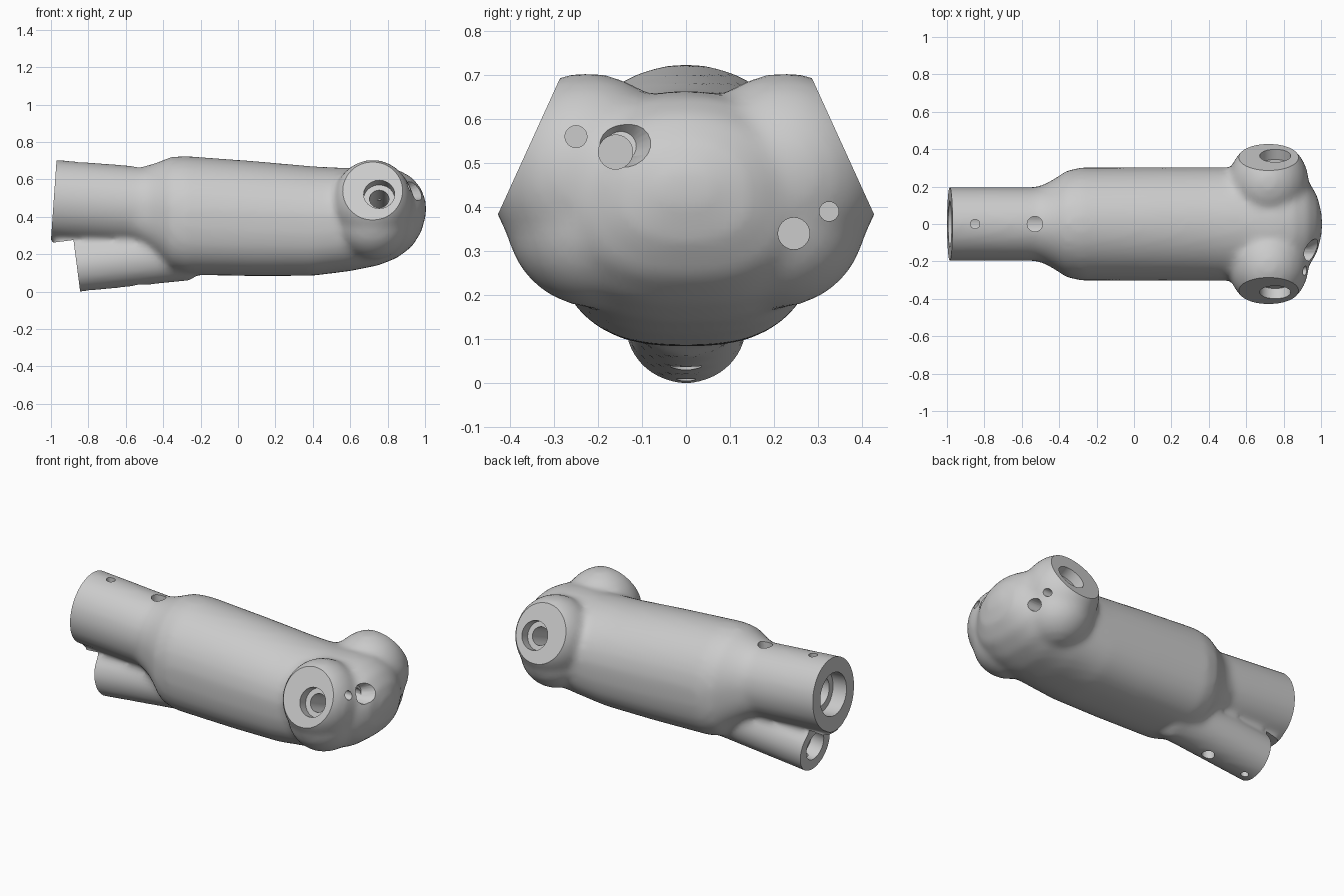
import bpy, bmesh
from math import sin, cos, pi
from mathutils import Vector

if "Cube" in bpy.data.objects:
    bpy.data.objects.remove(bpy.data.objects["Cube"])

grey = bpy.data.materials.new("matte_grey")
grey.use_nodes = True
grey.diffuse_color = (0.6, 0.6, 0.6, 1)
grey.node_tree.nodes["Principled BSDF"].inputs["Base Color"].default_value = (0.6, 0.6, 0.6, 1)


def spow(v, e):
    return abs(v) ** e * (1 if v >= 0 else -1)


def loft(name, sections, low=2.0, n=48):
    """Sections (x, top, bottom, half width); 'low' squares off the underside."""
    bm = bmesh.new()
    rings = []
    for x, top, bottom, half in sections:
        ring = []
        for i in range(n):
            a = 2 * pi * i / n
            e = 1 if sin(a) >= 0 else 2 / low
            z = (top + bottom) / 2 + (top - bottom) / 2 * spow(sin(a), e)
            ring.append(bm.verts.new((x, half * spow(cos(a), e), z)))
        rings.append(ring)
    for r, s in zip(rings, rings[1:]):
        for i in range(n):
            j = (i + 1) % n
            bm.faces.new((r[i], r[j], s[j], s[i]))
    bm.faces.new(rings[0])
    bm.faces.new(rings[-1])
    bmesh.ops.recalc_face_normals(bm, faces=bm.faces)
    mesh = bpy.data.meshes.new(name)
    bm.to_mesh(mesh)
    bm.free()
    ob = bpy.data.objects.new(name, mesh)
    bpy.context.collection.objects.link(ob)
    return ob


def ellipsoid(name, centre, radii):
    bpy.ops.mesh.primitive_uv_sphere_add(segments=32, ring_count=16, location=centre, scale=radii)
    ob = bpy.context.object
    ob.name = name
    return ob


cutters = bpy.data.collections.new("cutters")
bpy.context.scene.collection.children.link(cutters)


def keep_cutter(name):
    ob = bpy.context.object
    ob.name = name
    ob.hide_render = True
    ob.users_collection[0].objects.unlink(ob)
    cutters.objects.link(ob)


def drill(name, start, direction, depth, r1, r2=None, lead=0.05):
    """Round cutter that starts 'lead' outside the point and runs inward."""
    d = Vector(direction).normalized()
    mid = Vector(start) + d * (depth - lead) / 2
    bpy.ops.mesh.primitive_cone_add(vertices=24, radius1=r1, radius2=r2 or r1, depth=depth + lead,
                                    location=mid, rotation=d.to_track_quat('Z', 'Y').to_euler())
    keep_cutter(name)


def slice_off(name, point, normal, half_x, half_y):
    """Box cutter that trims everything beyond a plane."""
    n = Vector(normal).normalized()
    bpy.ops.mesh.primitive_cube_add(size=2, location=Vector(point) + n * 0.15,
                                    rotation=n.to_track_quat('Z', 'Y').to_euler(),
                                    scale=(half_x, half_y, 0.15))
    keep_cutter(name)


# Body, pipes and side bulges, blended into one skin
body = loft("manifold_body", [
    (-0.56, 0.66, 0.27, 0.19), (-0.48, 0.675, 0.22, 0.21), (-0.42, 0.695, 0.17, 0.245),
    (-0.36, 0.72, 0.11, 0.285), (-0.28, 0.725, 0.09, 0.302), (0.1, 0.697, 0.083, 0.303),
    (0.4, 0.67, 0.085, 0.303), (0.6, 0.66, 0.11, 0.303), (0.75, 0.665, 0.14, 0.305),
    (0.85, 0.655, 0.18, 0.295), (0.93, 0.612, 0.24, 0.235), (0.98, 0.55, 0.32, 0.15),
    (1.005, 0.48, 0.41, 0.05)], low=2.6)
parts = [
    body,
    loft("upper_pipe", [(-1.1, 0.714, 0.287, 0.197), (-0.4, 0.66, 0.24, 0.197)]),
    loft("lower_pipe", [(-0.98, 0.27, -0.015, 0.14), (-0.25, 0.345, 0.06, 0.14)]),
]
for side in (-1, 1):
    parts.append(ellipsoid("port_bulge", (0.72, side * 0.225, 0.475), (0.215, 0.225, 0.23)))
    parts.append(ellipsoid("port_shoulder", (0.72, side * 0.2, 0.37), (0.2, 0.21, 0.2)))

bpy.ops.object.select_all(action='DESELECT')
for ob in parts:
    ob.select_set(True)
bpy.context.view_layer.objects.active = body
bpy.ops.object.join()
skin = body.modifiers.new("skin", 'REMESH')
skin.mode = 'VOXEL'
skin.voxel_size = 0.02
fair = body.modifiers.new("fair", 'SMOOTH')
fair.factor = 0.5
fair.iterations = 9

# Flat pipe ends with stepped bores
slice_off("upper_end", (-0.985, 0, 0.49), (-1, 0, 0.07), 0.4, 0.3)
slice_off("lower_end", (-0.849, 0, 0.04), (-1, 0, -0.13), 0.4, 0.238)
drill("upper_counterbore", (-0.985, 0, 0.49), (1, 0, -0.07), 0.09, 0.125)
drill("upper_bore", (-0.985, 0, 0.49), (1, 0, -0.07), 1.72, 0.088, lead=0.03)
drill("lower_counterbore", (-0.862, 0, 0.145), (1, 0, 0.12), 0.08, 0.082)
drill("lower_bore", (-0.862, 0, 0.145), (1, 0, 0.12), 1.3, 0.052, lead=0.03)

# Angled side ports
for side in (-1, 1):
    face, n = Vector((0.755, side * 0.365, 0.52)), Vector((0, side * 0.91, 0.415))
    slice_off("port_face", face, n, 0.3, 0.3)
    drill("port_counterbore", face, -n, 0.06, 0.083, lead=0.02)
    drill("port_bore", face, -n, 0.42, 0.052, lead=0.01)

# Small screw holes in the pipes and the rounded nose
for x, r in ((-0.85, 0.025), (-0.53, 0.041)):
    drill("top_hole", (x, 0, 0.72), (0, 0, -1), 0.22, r)
for x, z, r in ((-0.79, 0.0, 0.022), (-0.53, 0.02, 0.036)):
    drill("bottom_hole", (x, 0, z), (0, 0, 1), 0.14, r)
for y, z, r in ((0.245, 0.34, 0.036), (0.325, 0.39, 0.022), (-0.16, 0.525, 0.039), (-0.25, 0.56, 0.025)):
    drill("nose_hole", (1.0, y, z), (-1, 0, 0), 0.28, r)
drill("nose_funnel", (0.95, -0.148, 0.55), (-1, 0, -0.25), 0.05, 0.075, 0.035, lead=0.03)

# Cut everything in one pass
cut = body.modifiers.new("cut", 'BOOLEAN')
cut.operation = 'DIFFERENCE'
cut.solver = 'EXACT'
cut.operand_type = 'COLLECTION'
cut.collection = cutters

bpy.ops.object.select_all(action='DESELECT')
body.select_set(True)
bpy.context.view_layer.objects.active = body
for m in list(body.modifiers):
    bpy.ops.object.modifier_apply(modifier=m.name)
for c in list(cutters.objects):
    bpy.data.objects.remove(c)
bpy.data.collections.remove(cutters)

# Colour and shading
body.data.materials.clear()
body.data.materials.append(grey)
bpy.ops.object.shade_smooth_by_angle(angle=0.6)
